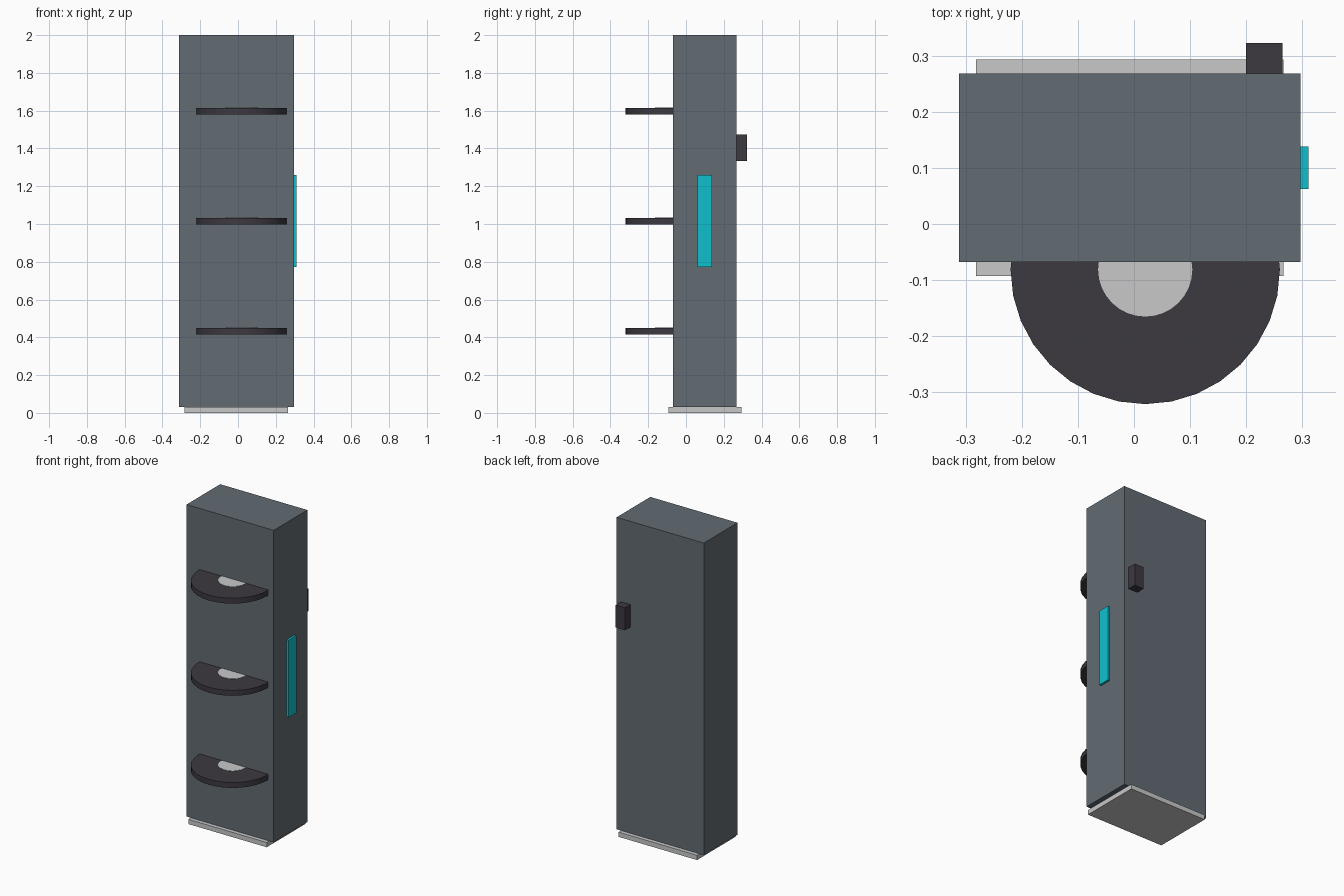
import bpy
import math

if "Cube" in bpy.data.objects:
    bpy.data.objects.remove(bpy.data.objects["Cube"])


def linear(c):
    c /= 255
    return c / 12.92 if c <= 0.04045 else ((c + 0.055) / 1.055) ** 2.4


def material(name, r, g, b):
    m = bpy.data.materials.new(name)
    m.diffuse_color = (linear(r), linear(g), linear(b), 1)
    m.use_nodes = True
    m.node_tree.nodes["Principled BSDF"].inputs["Base Color"].default_value = m.diffuse_color
    return m


SLATE = material("slate grey", 98, 107, 114)
CHARCOAL = material("charcoal", 60, 57, 64)
PALE = material("pale grey", 200, 201, 202)
CYAN = material("cyan", 16, 192, 206)


def box(name, x, y, z, mat):
    """Box from (min, max) ranges on each axis."""
    bpy.ops.mesh.primitive_cube_add(size=1, location=[sum(r) / 2 for r in (x, y, z)])
    ob = bpy.context.object
    ob.name = name
    ob.scale = [r[1] - r[0] for r in (x, y, z)]
    bpy.ops.object.transform_apply(location=False, rotation=False, scale=True)
    ob.data.materials.append(mat)


def disc(name, radius, height, z, mat):
    bpy.ops.mesh.primitive_cylinder_add(vertices=32, radius=radius, depth=height,
                                        location=(0.02, -0.081, z))
    ob = bpy.context.object
    ob.name = name
    ob.data.materials.append(mat)
    bpy.ops.object.shade_smooth_by_angle(angle=math.radians(30))


# Tower casing on its foot plate
box("casing", (-0.312, 0.297), (-0.068, 0.268), (0.03, 2.0), SLATE)
box("foot_plate", (-0.282, 0.266), (-0.093, 0.293), (0.0, 0.03), PALE)

# Light strip on the right side, small block on the back
box("light_strip", (0.29, 0.311), (0.062, 0.138), (0.772, 1.26), CYAN)
box("back_block", (0.2, 0.265), (0.26, 0.323), (1.333, 1.475), CHARCOAL)

# Three discs half sunk in the front, each with a pale hub
for i, z in enumerate((0.433, 1.015, 1.597), 1):
    disc(f"disc_{i}", 0.24, 0.034, z, CHARCOAL)
    disc(f"hub_{i}", 0.084, 0.037, z, PALE)
